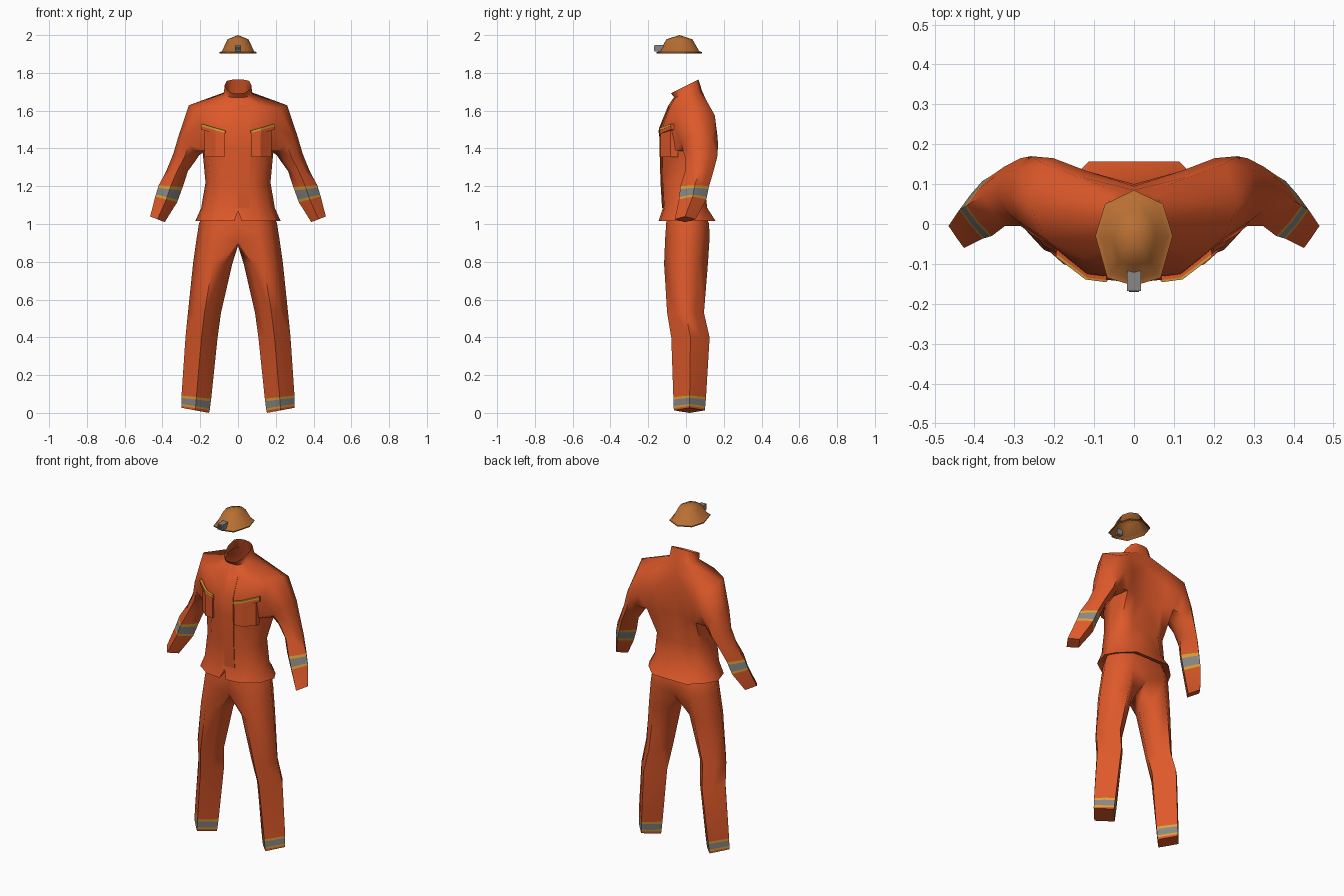
import bpy, bmesh, math
from mathutils import Vector

if "Cube" in bpy.data.objects:
    bpy.data.objects.remove(bpy.data.objects["Cube"])


def material(name, rgb):
    m = bpy.data.materials.new(name)
    m.diffuse_color = (*rgb, 1)
    m.use_nodes = True
    m.node_tree.nodes["Principled BSDF"].inputs["Base Color"].default_value = m.diffuse_color
    return m


ORANGE, YELLOW, GREY, HELMET, DARK = range(5)
MATS = [material("orange_cloth", (0.73, 0.10, 0.023)),
        material("yellow_trim", (0.70, 0.37, 0.04)),
        material("grey_reflective", (0.25, 0.245, 0.24)),
        material("helmet_amber", (0.48, 0.16, 0.034)),
        material("dark_lamp", (0.05, 0.055, 0.06))]


def finish(name, bm, mirror=False, angle=62):
    bmesh.ops.recalc_face_normals(bm, faces=bm.faces[:])
    me = bpy.data.meshes.new(name)
    bm.to_mesh(me)
    bm.free()
    for m in MATS:
        me.materials.append(m)
    ob = bpy.data.objects.new(name, me)
    bpy.context.collection.objects.link(ob)
    if mirror:
        mod = ob.modifiers.new("mirror", 'MIRROR')
        mod.use_clip = True
        mod.merge_threshold = 0.0005
    bpy.ops.object.select_all(action='DESELECT')
    ob.select_set(True)
    bpy.context.view_layer.objects.active = ob
    bpy.ops.object.shade_smooth_by_angle(angle=math.radians(angle))
    return ob


def add_ring(bm, pts):
    return [bm.verts.new(p) for p in pts]


def bridge(bm, a, b, mat=ORANGE, closed=True, skip=()):
    n = len(a)
    for j in range(n if closed else n - 1):
        if j not in skip:
            k = (j + 1) % n
            bm.faces.new((a[j], a[k], b[k], b[j])).material_index = mat


def limb_ring(ox, oz, ix, iz, yf, yb, fullness):
    """Eight points: outer, back, inner, front and the four between."""
    pts = []
    for k in range(8):
        f = fullness if k % 2 else 1
        c, s = f * math.cos(k * math.pi / 4), f * math.sin(k * math.pi / 4)
        t, u = (1 - c) / 2, (1 + s) / 2
        pts.append(Vector((ox + (ix - ox) * t, yf + (yb - yf) * u,
                           oz + (iz - oz) * t)))
    return pts


def limb(bm, start, rings, band):
    """Loft down a limb; segment number 'band' becomes a trimmed stripe."""
    prev, prev_pts = start, [v.co.copy() for v in start]
    for i, r in enumerate(rings):
        pts = limb_ring(*r)
        cuts = ((0.22, YELLOW), (0.82, GREY), (1, YELLOW)) if i == band else ((1, ORANGE),)
        for t, mat in cuts:
            ring = add_ring(bm, [a.lerp(b, t) for a, b in zip(prev_pts, pts)])
            bridge(bm, prev, ring, mat)
            prev = ring
        prev_pts = pts
    bm.faces.new(prev)


# Jacket: half torso and collar, with one sleeve grown from the armhole
def torso_ring(zf, zb, w, yf, ys, yb, yc, back):
    xy = [(0, yf), (0.02, yf), (0.5 * w, yf + 0.06 * (ys - yf)),
          (0.86 * w, yf + 0.40 * (ys - yf)), (w, ys),
          (0.86 * w, ys + back * (yb - ys)), (0.5 * w, (yb + yc) / 2), (0, yc)]
    return [Vector((x, y, zf + (zb - zf) * (y - yf) / (yc - yf))) for x, y in xy]


LEVELS = [(1.015, 1.015, 0.226, -0.145, 0.02, 0.157, 0.157, 0.42),
          (1.085, 1.085, 0.195, -0.122, 0.0, 0.115, 0.11, 0.5),
          (1.22, 1.22, 0.172, -0.13, 0.0, 0.105, 0.085, 0.6),
          (1.39, 1.39, 0.188, -0.135, 0.045, 0.15, 0.095, 0.9),
          (1.51, 1.52, 0.235, -0.137, 0.06, 0.165, 0.10, 1.0),
          (1.625, 1.63, 0.26, -0.09, 0.045, 0.14, 0.095, 1.0),
          (1.67, 1.705, 0.076, -0.06, 0.015, 0.075, 0.085, 0.8),
          (1.692, 1.765, 0.070, -0.08, 0.01, 0.06, 0.066, 0.8)]
bm = bmesh.new()
rows = []
for i, lv in enumerate(LEVELS):
    pts = torso_ring(*lv)
    if i == 0:                        # notch in the front hem
        pts[0] += Vector((0, 0.018, 0.055))
        under = [Vector((p.x * 0.85, p.y * 0.75, p.z + 0.015)) for p in pts]
    if i == 4:                        # sloping shoulders
        pts[5].z -= 0.045
    if i == 5:
        pts[3].z -= 0.015
        pts[5] += Vector((0.005, 0.012, -0.055))
    rows.append(add_ring(bm, pts))
for i in range(len(rows) - 1):
    bridge(bm, rows[i], rows[i + 1], closed=False, skip=(3, 4) if i in (3, 4) else ())
bridge(bm, rows[0], add_ring(bm, under), closed=False)
lo, mid, up = rows[3:6]
bm.verts.remove(mid[4])
armhole = [up[4], up[5], mid[5], lo[5], lo[4], lo[3], mid[3], up[3]]
limb(bm, armhole, [(0.312, 1.475, 0.205, 1.365, -0.025, 0.170, 0.92),
                   (0.343, 1.37, 0.225, 1.335, -0.005, 0.165, 0.85),
                   (0.382, 1.275, 0.265, 1.28, -0.005, 0.145, 0.8),
                   (0.42, 1.205, 0.293, 1.195, -0.03, 0.122, 0.76),
                   (0.438, 1.145, 0.322, 1.115, -0.037, 0.108, 0.74),
                   (0.465, 1.04, 0.388, 1.01, -0.06, 0.05, 0.72)], 4)
finish("jacket", bm, True)

# Trousers: half pelvis and one leg
bm = bmesh.new()
prev = None
for z, w, yf, yb, zc in ((1.09, 0.165, -0.10, 0.09, 1.09),
                         (1.0, 0.207, -0.105, 0.122, 1.0),
                         (0.93, 0.218, -0.11, 0.125, 0.885)):
    pts = limb_ring(w, z, 0, z, yf, yb, 0.88)
    for k in (3, 4, 5):
        pts[k].x = 0
    pts[3].y, pts[5].y = yb * 0.85, yf * 0.8
    pts[4].z = zc
    pts[3].z = pts[5].z = z + (zc - z) * 0.65
    ring = add_ring(bm, pts)
    if prev:
        bridge(bm, prev, ring, skip=(3, 4))
    prev = ring
limb(bm, prev, [(0.238, 0.79, 0.030, 0.79, -0.116, 0.116, 0.85),
                (0.265, 0.53, 0.090, 0.53, -0.10, 0.095, 0.78),
                (0.278, 0.40, 0.108, 0.40, -0.078, 0.125, 0.76),
                (0.299, 0.092, 0.142, 0.075, -0.067, 0.106, 0.73),
                (0.30, 0.037, 0.150, 0.013, -0.065, 0.101, 0.72),
                (0.30, 0.027, 0.153, 0.0, -0.064, 0.10, 0.72)], 4)
finish("trousers", bm, True, 70)


def plate(bm, quad, depth, mat):
    """A thin slab: front quad pushed back along the given vector."""
    a = add_ring(bm, quad)
    b = add_ring(bm, [Vector(p) + Vector(depth) for p in quad])
    bridge(bm, a, b, mat)
    for f in (a, b):
        bm.faces.new(f).material_index = mat


def chest_strip(bm, path, out, low, high, depth, mat):
    """Slabs that follow the chest curve between two height functions."""
    for (x0, y0), (x1, y1) in zip(path, path[1:]):
        plate(bm, [(x0, y0 - out, low(x0)), (x1, y1 - out, low(x1)),
                   (x1, y1 - out, high(x1)), (x0, y0 - out, high(x0))],
              (-0.004, depth, 0), mat)


# Chest pockets with slanted trim along the flap
def flap(offset):
    return lambda x: 1.482 + (x - 0.07) * 0.29 + offset


bm = bmesh.new()
chest_strip(bm, [(0.072, -0.14), (0.12, -0.134), (0.178, -0.082)], 0,
            lambda x: 1.355, flap(0), 0.04, ORANGE)
finish("chest_pockets", bm, True, 20)
bm = bmesh.new()
FLAP_PATH = [(0.07, -0.142), (0.122, -0.135), (0.196, -0.078)]
chest_strip(bm, FLAP_PATH, 0.001, flap(-0.018), flap(0.012), 0.03, ORANGE)
chest_strip(bm, FLAP_PATH, 0.004, flap(0), flap(0.012), 0.005, YELLOW)
finish("pocket_flaps", bm, True, 20)

# Front fastening strip following the chest line
bm = bmesh.new()
prev = None
for lv in LEVELS[1:7]:
    z, y = lv[0], lv[3] - 0.005
    x = 0.062 if z < 1.65 else 0.04
    dy = 0.0 if z < 1.65 else 0.03
    ring = add_ring(bm, [(0, y, z), (x, y + 0.006 + dy, z),
                         (x, y + 0.02 + dy, z), (0, y + 0.02, z)])
    if prev:
        bridge(bm, prev, ring)
    prev = ring
finish("front_placket", bm, False, 30)

# Helmet: rounded low shell over a narrow brim, open underneath
half = [(0, 0.085), (0.073, 0.05), (0.097, -0.03), (0.067, -0.135), (0, -0.155)]
outline = half + [(-x, y) for x, y in half[-2:0:-1]]
bm = bmesh.new()
prev = None
for z, s in ((1.914, 0.86), (1.903, 0.98), (1.904, 1), (1.910, 1), (1.914, 0.88),
             (1.978, 0.57)):
    ring = add_ring(bm, [(x * s, -0.035 + (y + 0.035) * s, z) for x, y in outline])
    if prev:
        bridge(bm, prev, ring, HELMET)
    prev = ring
top = bm.verts.new((0, -0.035, 2.0))
for j in range(8):
    bm.faces.new((prev[j], prev[(j + 1) % 8], top)).material_index = HELMET
finish("helmet", bm)

# Helmet lamp with a dark lens
bm = bmesh.new()
for w, z0, z1, y, d, mat in ((0.017, 1.913, 1.947, -0.168, 0.05, GREY),
                             (0.012, 1.918, 1.940, -0.170, 0.003, DARK)):
    plate(bm, [(-w, y, z0), (w, y, z0), (w, y, z1), (-w, y, z1)], (0, d, 0), mat)
finish("helmet_lamp", bm, False, 20)
